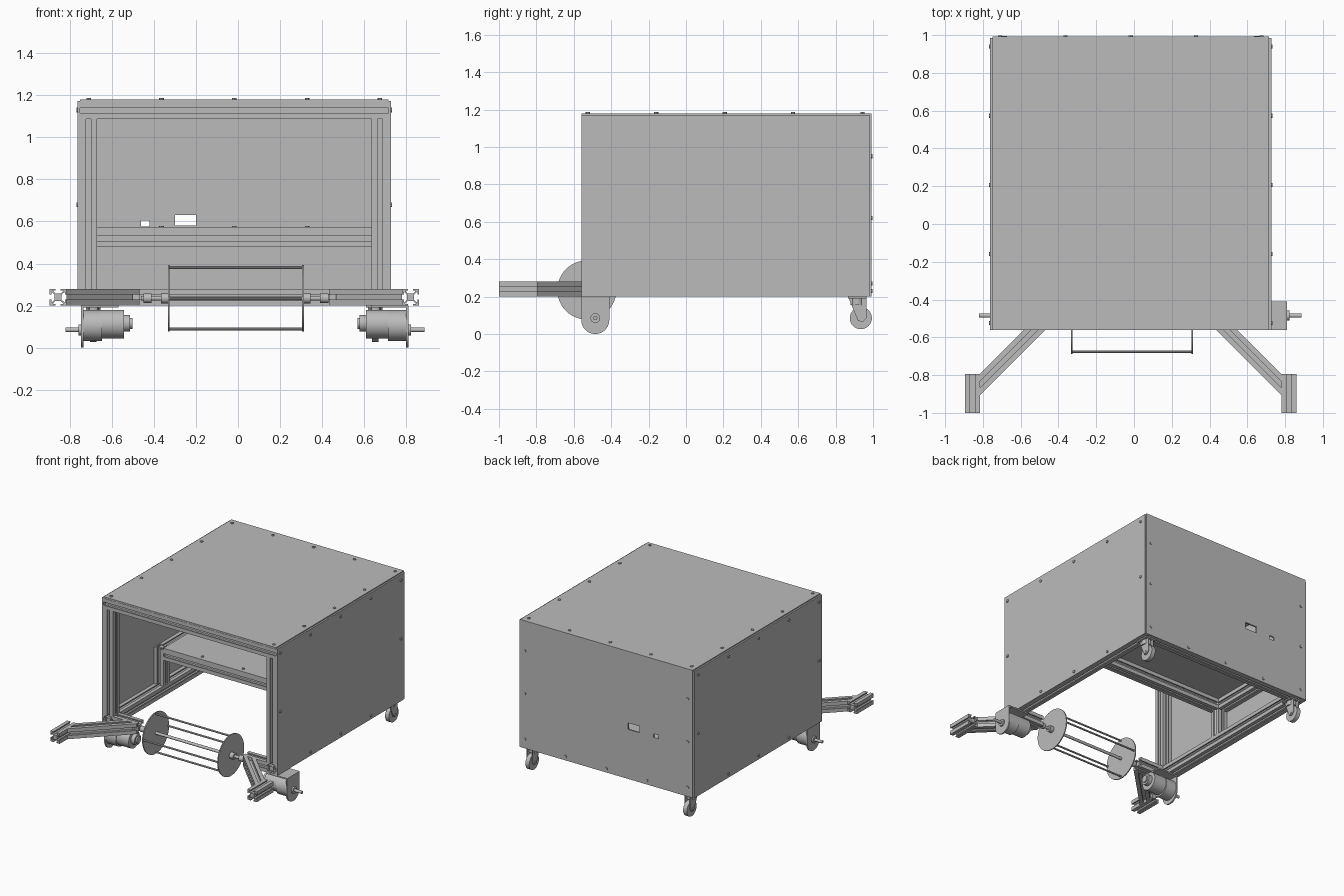
import bpy, bmesh, math
from mathutils import Vector

if "Cube" in bpy.data.objects:
    bpy.data.objects.remove(bpy.data.objects["Cube"])

grey = bpy.data.materials.new("plain grey metal")
grey.use_nodes = True
COLOUR = (0.5, 0.5, 0.5, 1)
grey.diffuse_color = COLOUR
grey.node_tree.nodes["Principled BSDF"].inputs["Base Color"].default_value = COLOUR

CX = -0.0175            # centre plane of the cabinet
HALF = 0.7445           # half width over the side panels
FRONT, BACK = -0.56, 0.992
RAIL = 0.08             # slotted rail size
SIDE = HALF - 0.012 - RAIL / 2
made = []


def sweep(name, profile, p0, p1, n0=None, n1=None):
    """Sweep a closed 2D profile from p0 to p1; n0 and n1 mitre the ends."""
    p0, p1 = Vector(p0), Vector(p1)
    d = (p1 - p0).normalized()
    v = Vector((0, 1, 0)) if abs(d.z) > 0.9 else Vector((0, 0, 1))
    u = v.cross(d)
    bm = bmesh.new()
    rings = []
    for p, n in ((p0, n0), (p1, n1)):
        n = Vector(n) if n else d
        ring = []
        for a, b in profile:
            off = u * a + v * b
            ring.append(bm.verts.new(p + off - d * (off.dot(n) / d.dot(n))))
        rings.append(ring)
    lo, hi = rings
    bm.faces.new(lo[::-1])
    bm.faces.new(hi)
    for i in range(len(lo)):
        j = (i + 1) % len(lo)
        bm.faces.new((lo[i], lo[j], hi[j], hi[i]))
    bmesh.ops.recalc_face_normals(bm, faces=bm.faces)
    mesh = bpy.data.meshes.new(name)
    bm.to_mesh(mesh)
    bm.free()
    mesh.materials.append(grey)
    ob = bpy.data.objects.new(name, mesh)
    bpy.context.collection.objects.link(ob)
    made.append(ob)
    return ob


def circle(r, n=24, a0=0.0, a1=math.tau):
    full = abs(a1 - a0) > 6.28
    steps = n if full else n - 1
    return [(r * math.cos(a0 + (a1 - a0) * i / steps),
             r * math.sin(a0 + (a1 - a0) * i / steps)) for i in range(n)]


def rod(name, p0, p1, r, n=24):
    return sweep(name, circle(r, n), p0, p1)


def box(name, x, y, z):
    w, h = (y[1] - y[0]) / 2, (z[1] - z[0]) / 2
    cy, cz = sum(y) / 2, sum(z) / 2
    rect = [(w, h), (-w, h), (-w, -h), (w, -h)]
    return sweep(name, rect, (x[0], cy, cz), (x[1], cy, cz))


# Slotted rail cross-section: one side turned four times
one_side = [(1, 1), (.3, 1), (.3, .8), (.65, .8), (.3, .42),
            (-.3, .42), (-.65, .8), (-.3, .8), (-.3, 1)]
slots = []
for k in range(4):
    for a, b in one_side:
        for _ in range(k):
            a, b = -b, a
        slots.append((a * RAIL / 2, b * RAIL / 2))


def rail(name, p0, p1, n0=None, n1=None):
    return sweep(name, slots, p0, p1, n0, n1)


# Frame rails
LOW, MID, HIGH = 0.24, 0.52, 1.127
FY, BY, SHELF_Y = FRONT + 0.04, 0.94, 0.09
IN = SIDE - RAIL / 2
for s, tag in ((-1, "right"), (1, "left")):
    x = CX + s * SIDE
    rail(f"{tag}_bottom_rail", (x, FRONT, LOW), (x, 0.98, LOW))
    rail(f"{tag}_top_rail", (x, FY + 0.04, HIGH), (x, BY - 0.04, HIGH))
    rail(f"{tag}_front_post", (x, FY, LOW + 0.04), (x, FY, HIGH - 0.04))
    rail(f"{tag}_back_post", (x, BY, LOW + 0.04), (x, BY, HIGH - 0.04))
    rail(f"{tag}_shelf_post", (x, SHELF_Y, LOW + 0.04), (x, SHELF_Y, MID + 0.04))
    rail(f"{tag}_shelf_rail", (x, SHELF_Y + 0.04, MID), (x, BY - 0.04, MID))
    # Front stub, diagonal arm and forward tip
    rail(f"{tag}_front_stub", (CX + s * IN, FY, LOW), (CX + s * 0.45, FY, LOW))
    rail(f"{tag}_arm", (CX + s * 0.5075, FRONT, LOW), (CX + s * 0.7975, -0.85, LOW),
         (0, 1, 0), (1, 0, 0))
    rail(f"{tag}_arm_tip", (CX + s * 0.8375, -1, LOW), (CX + s * 0.8375, -0.795, LOW))
for name, y, z, w in (("top_front_rail", FY, HIGH, SIDE + 0.04), ("top_back_rail", BY, HIGH, SIDE + 0.04),
                      ("bottom_back_rail", BY, LOW, IN), ("shelf_front_rail", SHELF_Y, MID, IN),
                      ("shelf_back_rail", BY, MID, IN)):
    rail(name, (CX - w, y, z), (CX + w, y, z))

# Panels
edge = HALF - 0.012
box("top_panel", (CX - edge, CX + edge), (FRONT, BACK), (1.168, 1.18))
box("shelf_panel", (CX - IN, CX + IN), (SHELF_Y - 0.04, 0.98), (0.56, 0.573))
for s, tag in ((-1, "right"), (1, "left")):
    box(f"{tag}_side_panel", sorted((CX + s * edge, CX + s * HALF)), (FRONT, 0.985), (0.2, 1.172))
back = box("back_panel", (CX - edge, CX + edge), (0.98, BACK), (0.2, 1.168))
for i, (x, z) in enumerate((((-0.3, -0.2), (0.58, 0.63)), ((-0.46, -0.42), (0.577, 0.605)))):
    cutter = box(f"socket_cutter_{i}", x, (0.9, 1.1), z)
    cutter.hide_render = True
    mod = back.modifiers.new("socket", 'BOOLEAN')
    mod.operation, mod.solver, mod.object = 'DIFFERENCE', 'EXACT', cutter
    bpy.context.view_layer.objects.active = back
    bpy.ops.object.modifier_apply(modifier=mod.name)
    made.remove(cutter)
    bpy.data.objects.remove(cutter)


# Screw heads
def screw(p, n):
    p = Vector(p)
    rod("screw", p, p + Vector(n) * 0.006, 0.011, 8)


ys = [-0.525 + 0.366 * i for i in range(5)]
xs = [CX + 0.346 * i for i in range(-2, 3)]
for x in xs:
    screw((x, ys[-1] + 0.005, 1.18), (0, 0, 1))
for s in (-1, 1):
    for y in ys[:-1]:
        screw((CX + s * 0.692, y, 1.18), (0, 0, 1))
    side = [(y, 1.13) for y in ys] + [(ys[0], 0.68), (ys[-1], 0.68)] + [(y, 0.23) for y in ys[1:-1]]
    for y, z in side:
        screw((CX + s * HALF, y, z), (s, 0, 0))
    for z in (0.95, 0.62, 0.27):
        screw((CX + s * 0.692, BACK, z), (0, 1, 0))
for x in xs[1:-1]:
    screw((x, BACK, 0.23), (0, 1, 0))
    screw((x, SHELF_Y, 0.573), (0, 0, 1))

# Reel between the arms
RY, RZ = -0.53, 0.235
rod("reel_shaft", (-0.46, RY, RZ), (0.43, RY, RZ), 0.011, 16)
for s in (-1, 1):
    x = -0.01 + s * 0.315
    rod("reel_disc", (x, RY, RZ), (x + s * 0.008, RY, RZ), 0.158, 48)
    rod("reel_hub", (x, RY, RZ), (x + s * 0.04, RY, RZ), 0.024)
    rod("shaft_bearing", (x + s * 0.085, RY, RZ), (x + s * 0.125, RY, RZ), 0.022)
for a, b in circle(0.146, 4):
    rod("reel_bar", (-0.332, RY + a, RZ + b), (0.312, RY + a, RZ + b), 0.007, 10)

# Drive motors on rounded brackets
MX, MY = 0.0325, -0.485
bracket = [(0.075, 0.115)] + [(-0.075, 0.115)] + circle(0.075, 20, math.pi, math.tau)
for s, tag in ((-1, "right"), (1, "left")):
    def at(x, z):
        return (MX + s * x, MY, z)
    sweep(f"{tag}_motor_bracket", bracket if s > 0 else [(-a, b) for a, b in bracket],
          at(0.767, 0.075), at(0.778, 0.075))
    box(f"{tag}_motor_flange", sorted((MX + s * 0.60, MX + s * 0.778)), (MY - 0.075, MY + 0.075), (0.19, 0.2))
    rod(f"{tag}_gearbox", at(0.68, 0.105), at(0.767, 0.105), 0.074, 32)
    rod(f"{tag}_motor_body", at(0.575, 0.112), at(0.68, 0.112), 0.068, 32)
    rod(f"{tag}_motor_cap", at(0.545, 0.116), at(0.575, 0.116), 0.04)
    rod(f"{tag}_encoder", at(0.535, 0.116), at(0.545, 0.116), 0.026)
    rod(f"{tag}_drive_collar", at(0.778, 0.085), at(0.79, 0.085), 0.026)
    rod(f"{tag}_drive_shaft", at(0.778, 0.085), at(0.853, 0.085), 0.011, 16)

# Rear casters
fork = [(0.87, 0.19), (0.965, 0.19), (0.965, 0.085), (0.945, 0.065), (0.92, 0.07)]
for s, tag in ((-1, "right"), (1, "left")):
    x = CX + s * 0.67
    box(f"{tag}_caster_plate", (x - 0.045, x + 0.045), (0.865, 0.965), (0.19, 0.2))
    rod(f"{tag}_caster_swivel", (x, 0.915, 0.155), (x, 0.915, 0.19), 0.035)
    for t in (-1, 1):
        sweep(f"{tag}_caster_fork", fork, (x + t * 0.022 - 0.003, 0, 0), (x + t * 0.022 + 0.003, 0, 0))
    rod(f"{tag}_caster_wheel", (x - 0.016, 0.935, 0.085), (x + 0.016, 0.935, 0.085), 0.059, 32)
    rod(f"{tag}_caster_axle", (x - 0.03, 0.935, 0.085), (x + 0.03, 0.935, 0.085), 0.01, 12)

# Smooth round parts while keeping edges crisp
bpy.ops.object.select_all(action='DESELECT')
for ob in made:
    ob.select_set(True)
bpy.context.view_layer.objects.active = made[0]
bpy.ops.object.shade_smooth_by_angle(angle=math.radians(30))
